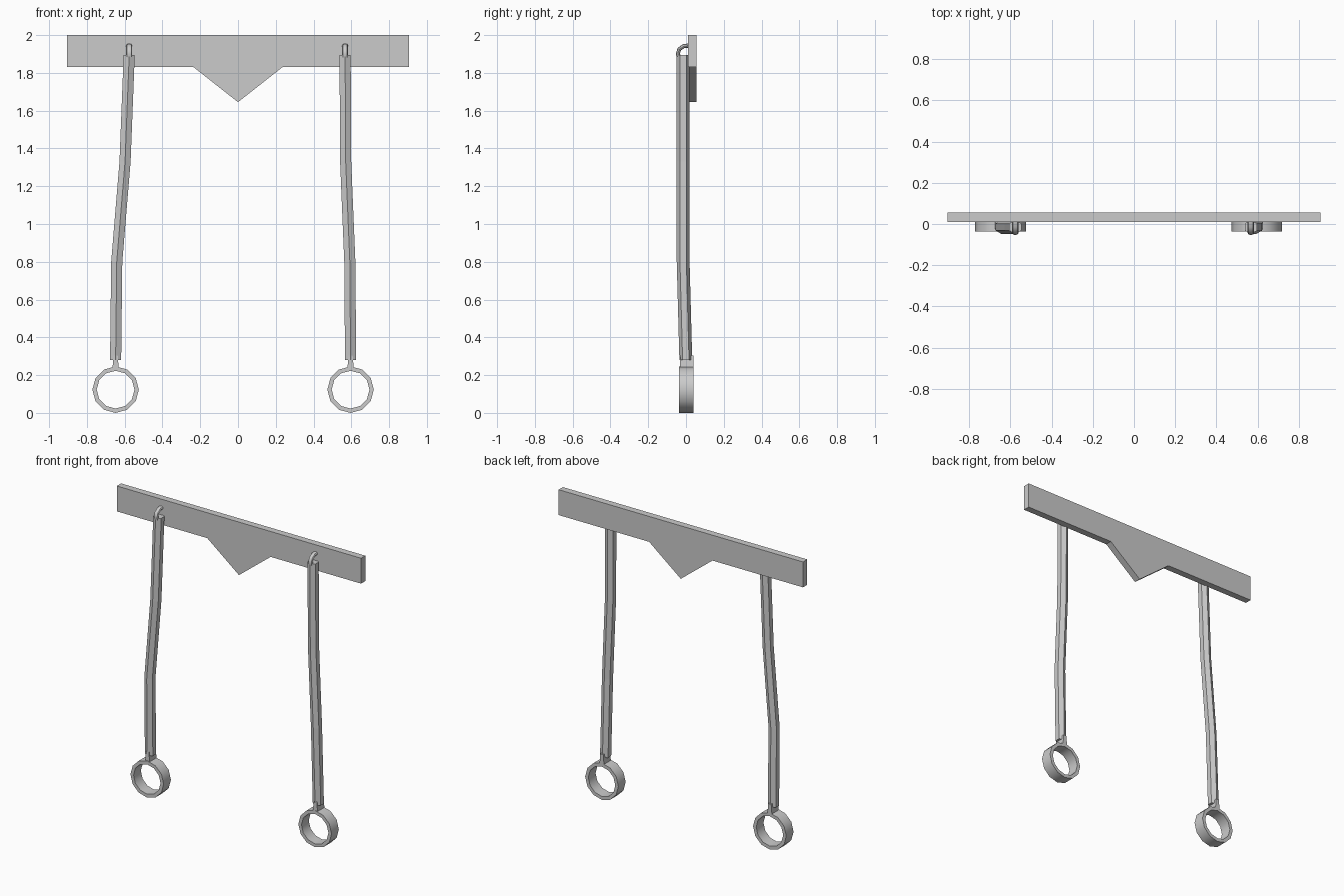
import bpy, bmesh
from math import cos, sin, pi, radians
from mathutils import Vector

cube = bpy.data.objects.get("Cube")
if cube:
    bpy.data.objects.remove(cube, do_unlink=True)

grey = bpy.data.materials.new("plain_grey")
grey.use_nodes = True
colour = (0.6, 0.6, 0.6, 1)
grey.diffuse_color = colour
grey.node_tree.nodes["Principled BSDF"].inputs["Base Color"].default_value = colour


def finish(name, bm, smooth=False):
    bmesh.ops.recalc_face_normals(bm, faces=bm.faces)
    mesh = bpy.data.meshes.new(name)
    bm.to_mesh(mesh)
    bm.free()
    mesh.materials.append(grey)
    obj = bpy.data.objects.new(name, mesh)
    bpy.context.collection.objects.link(obj)
    if smooth:
        bpy.ops.object.select_all(action='DESELECT')
        bpy.context.view_layer.objects.active = obj
        obj.select_set(True)
        bpy.ops.object.shade_smooth_by_angle(angle=radians(40))
    return obj


def plate(name, outline, y0, y1):
    """Extrude an x-z outline from y0 to y1."""
    bm = bmesh.new()
    face = bm.faces.new([bm.verts.new((x, y0, z)) for x, z in outline])
    new = bmesh.ops.extrude_face_region(bm, geom=[face])["geom"]
    verts = [v for v in new if isinstance(v, bmesh.types.BMVert)]
    bmesh.ops.translate(bm, verts=verts, vec=(0, y1 - y0, 0))
    return finish(name, bm)


def loft(name, rings, closed=False, smooth=False):
    """Skin a list of equal-sized point loops."""
    bm = bmesh.new()
    loops = [[bm.verts.new(p) for p in ring] for ring in rings]
    pairs = list(zip(loops, loops[1:]))
    if closed:
        pairs.append((loops[-1], loops[0]))
    else:
        bm.faces.new(loops[0])
        bm.faces.new(loops[-1])
    n = len(loops[0])
    for a, b in pairs:
        for i in range(n):
            j = (i + 1) % n
            bm.faces.new((a[i], a[j], b[j], b[i]))
    return finish(name, bm, smooth)


def hexagon(x, y, z, r):
    return [(x + r * sin(k * pi / 3), y - r * cos(k * pi / 3), z) for k in range(6)]


def hook(name, x):
    """Bent peg running forward from the beam and down into the strap."""
    path = [Vector(p) for p in ((0.02, 1.945), (-0.012, 1.942), (-0.036, 1.925),
                                (-0.043, 1.9), (-0.03, 1.87))]
    rings = []
    for i, p in enumerate(path):
        d = (path[min(i + 1, len(path) - 1)] - path[max(i - 1, 0)]).normalized()
        n = Vector((-d.y, d.x))
        rings.append([(x + 0.016 * cos(a), p.x + n.x * 0.011 * sin(a),
                       p.y + n.y * 0.011 * sin(a))
                      for a in (k * pi / 4 for k in range(8))])
    loft(name, rings, smooth=True)


def ring(name, x, z):
    """Twelve-sided hoop with a rectangular section."""
    section = ((0.123, -0.037), (0.123, 0.04), (0.1, 0.04), (0.1, -0.037))
    loft(name, [[(x + r * cos(a), y, z + r * sin(a)) for r, y in section]
                for a in (k * pi / 6 for k in range(12))], closed=True, smooth=True)


# Beam with a pointed centre
half = [(0.235, 1.83), (0.905, 1.83), (0.905, 2.0)]
plate("beam", [(0, 1.645)] + half + [(-x, z) for x, z in reversed(half)], 0.01, 0.055)

# Hanging straps, hooks and rings
levels = ((1.895, -0.015), (1.33, -0.015), (0.8, -0.015), (0.28, -0.001))
straps = {"right": (-0.576, -0.598, -0.642, -0.648),
          "left": (0.567, 0.57, 0.592, 0.596)}
for side, xs in straps.items():
    loft(side + "_strap", [hexagon(x, y, z, 0.034) for x, (z, y) in zip(xs, levels)])
    hook(side + "_hook", xs[0])
    cx = xs[-1]
    plate(side + "_ring_stem", [(cx - 0.017, 0.23), (cx + 0.017, 0.23),
                                (cx + 0.011, 0.305), (cx - 0.011, 0.305)], -0.033, 0.04)
    ring(side + "_ring", cx, 0.123)
